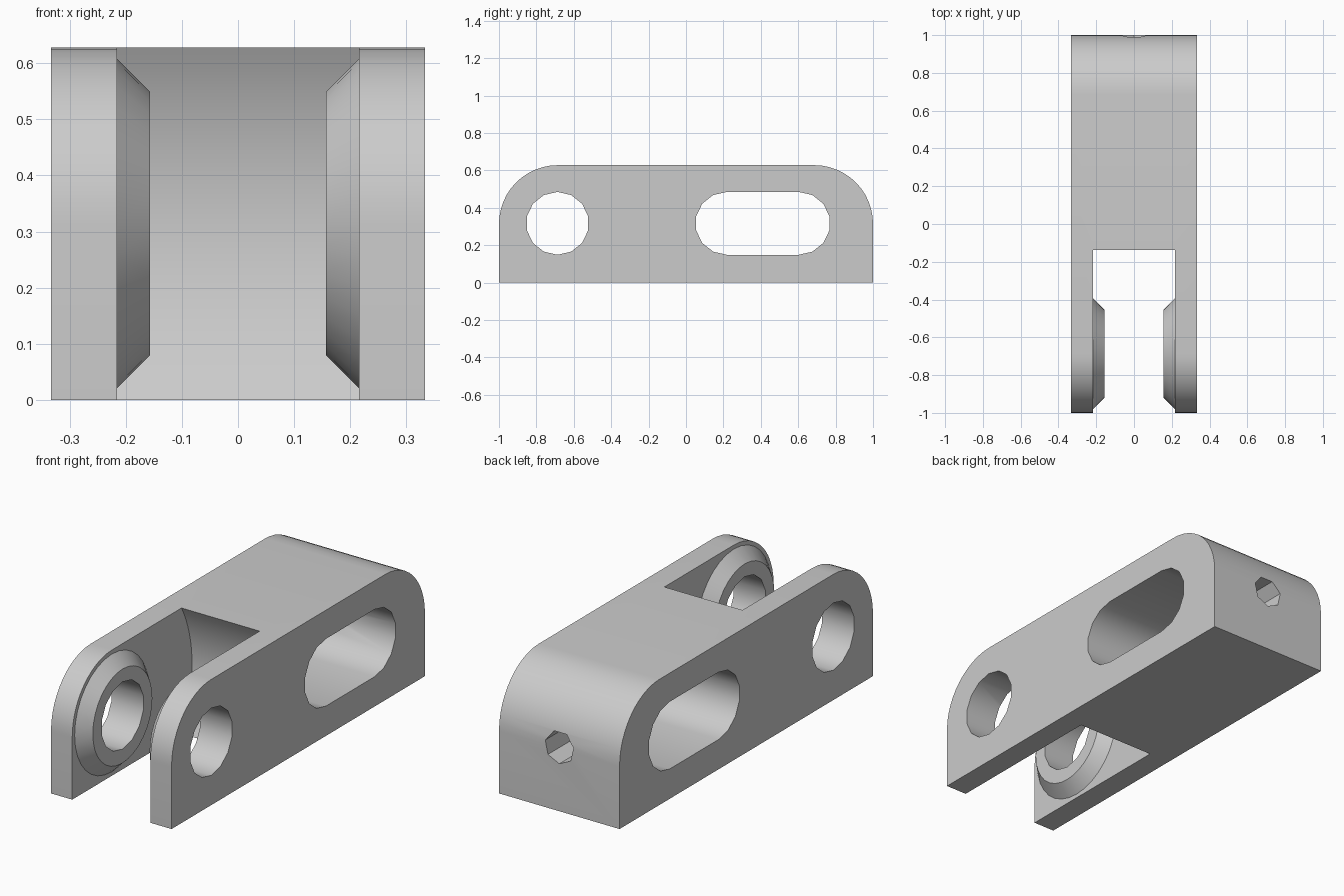
import bpy, bmesh
from math import sin, cos, pi, radians

if "Cube" in bpy.data.objects:
    bpy.data.objects.remove(bpy.data.objects["Cube"])

HALF_W, SLOT_W, BOSS_X = 0.333, 0.216, 0.157   # half widths
R = 0.314                                      # corner radius, also mid height
PIN_Y = -0.687                                 # pin axis

metal = bpy.data.materials.new("light_grey_metal")
metal.use_nodes = True
GREY = (0.6, 0.6, 0.6, 1)
metal.diffuse_color = GREY
metal.node_tree.nodes["Principled BSDF"].inputs["Base Color"].default_value = GREY


def arc(cy, cz, r, start, end, steps):
    """Points of an arc in degrees, ends included."""
    angles = [radians(start + (end - start) * i / steps) for i in range(steps + 1)]
    return [(cy + r * cos(a), cz + r * sin(a)) for a in angles]


def ring(cy, cz, r, sides, start=90):
    return arc(cy, cz, r, start, start + 360, sides)[:-1]


def loft(name, sections, along="x"):
    """Closed solid through equal-sized sections given as (position, points)."""
    bm = bmesh.new()
    rows = []
    for d, pts in sections:
        rows.append([bm.verts.new((d, u, v) if along == "x" else (u, d, v)) for u, v in pts])
    n = len(rows[0])
    for a, b in zip(rows, rows[1:]):
        for i in range(n):
            j = (i + 1) % n
            bm.faces.new((a[i], a[j], b[j], b[i]))
    bm.faces.new(rows[0][::-1])
    bm.faces.new(rows[-1])
    bmesh.ops.recalc_face_normals(bm, faces=bm.faces)
    mesh = bpy.data.meshes.new(name)
    bm.to_mesh(mesh)
    bm.free()
    mesh.materials.append(metal)
    obj = bpy.data.objects.new(name, mesh)
    bpy.context.collection.objects.link(obj)
    return obj


def combine(target, tool, operation):
    """Apply a boolean and discard the tool."""
    mod = target.modifiers.new(operation.lower(), "BOOLEAN")
    mod.operation, mod.solver, mod.object = operation, "EXACT", tool
    bpy.context.view_layer.objects.active = target
    bpy.ops.object.modifier_apply(modifier=mod.name)
    bpy.data.objects.remove(tool)


# Body: bar with both top corners rounded
outline = [(-1, 0), (1, 0)]
outline += arc(1 - R, R, R, 0, 90, 12) + arc(R - 1, R, R, 90, 180, 12)
body = loft("link_body", [(-HALF_W, outline), (HALF_W, outline)])

# Fork gap with a concave end wall around the pin axis
gap = [(-1.2, 1), (-1.2, -0.4)] + arc(PIN_Y, R, 0.633, -60, 60, 32)
combine(body, loft("fork_gap", [(-SLOT_W, gap), (SLOT_W, gap)]), "DIFFERENCE")

# Tapered bosses inside both fork arms
wide, narrow = (ring(PIN_Y, R, r, 32) for r in (0.294, 0.235))
for side in (-1, 1):
    boss = loft("boss", [(side * 0.26, wide), (side * SLOT_W, wide), (side * BOSS_X, narrow)])
    combine(body, boss, "UNION")

# Pin hole and long side opening
HOLE_R = 0.168
hole = ring(PIN_Y, 0.317, HOLE_R, 14)
combine(body, loft("pin_hole", [(-0.5, hole), (0.5, hole)]), "DIFFERENCE")
opening = arc(0.603, 0.317, HOLE_R, -90, 90, 7) + arc(0.218, 0.317, HOLE_R, 90, 270, 7)
combine(body, loft("side_opening", [(-0.5, opening), (0.5, opening)]), "DIFFERENCE")

# Small bore through the back wall into the opening
bore = ring(0, 0.317, 0.08, 7, -90)
combine(body, loft("back_bore", [(0.6, bore), (1.2, bore)], "y"), "DIFFERENCE")

# Smooth rounded walls, keep edges crisp
bpy.ops.object.select_all(action="DESELECT")
body.select_set(True)
bpy.context.view_layer.objects.active = body
bpy.ops.object.shade_smooth_by_angle(angle=radians(30))
